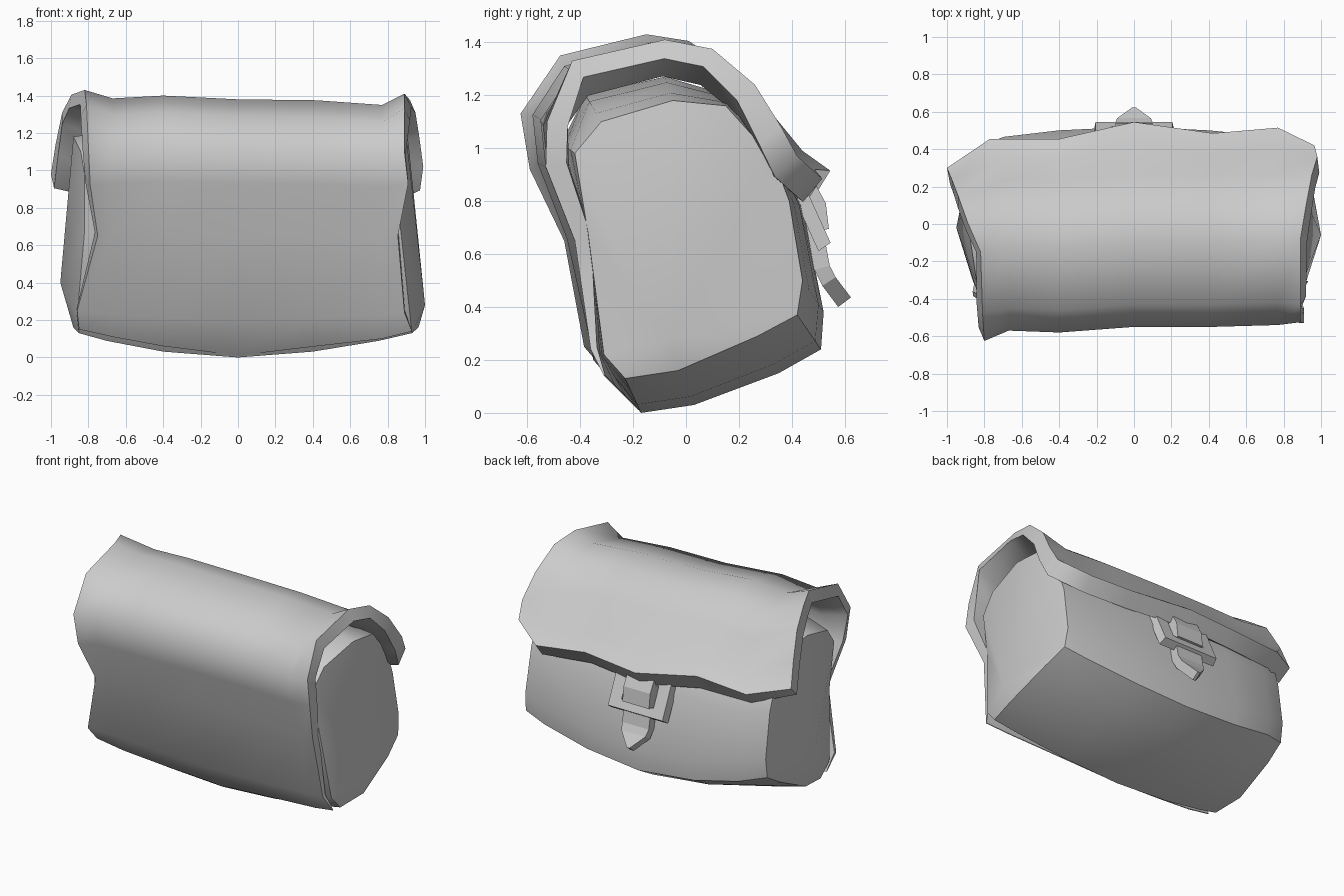
import bpy, bmesh, math
from mathutils import Vector

if "Cube" in bpy.data.objects:
    bpy.data.objects.remove(bpy.data.objects["Cube"])

grey = bpy.data.materials.new("plain grey")
grey.diffuse_color = (0.6, 0.6, 0.6, 1)
grey.use_nodes = True
grey.node_tree.nodes["Principled BSDF"].inputs["Base Color"].default_value = grey.diffuse_color


def make(name, verts, faces, recalc=True):
    bm = bmesh.new()
    vs = [bm.verts.new(v) for v in verts]
    for f in faces:
        bm.faces.new([vs[i] for i in f])
    if recalc:
        bmesh.ops.recalc_face_normals(bm, faces=bm.faces[:])
    me = bpy.data.meshes.new(name)
    bm.to_mesh(me)
    bm.free()
    me.materials.append(grey)
    ob = bpy.data.objects.new(name, me)
    bpy.context.collection.objects.link(ob)
    return ob


def smooth(ob, deg):
    bpy.ops.object.select_all(action='DESELECT')
    ob.select_set(True)
    bpy.context.view_layer.objects.active = ob
    bpy.ops.object.shade_smooth_by_angle(angle=math.radians(deg))


# Bag body: a middle cross-section (y, z) blended into smaller bulging ends
mid = [(-.17, 0), (.03, .03), (.35, .15), (.51, .24), (.52, .38), (.44, .78), (.35, .98),
       (.16, 1.2), (-.08, 1.27), (-.38, 1.2), (-.47, 1.02), (-.39, .65), (-.33, .2)]
end = [(-.23, .13), (-.03, .16), (.27, .29), (.42, .37), (.44, .5), (.39, .8), (.33, .96),
       (.15, 1.16), (-.05, 1.18), (-.32, 1.1), (-.42, .98), (-.37, .68), (-.31, .22)]
right_x = [.93, .965, .94, .91, .9, .89, .89, .91, .9, .87, .86, .87, .92]
left_x = [.85, .88, .88, .87, .87, .87, .87, .88, .88, .84, .82, .82, .86]
n = len(mid)
verts = []
for pos, t in ((-1, 1), (-.7, .68), (-.4, .24), (0, 0), (.4, .24), (.75, .68), (1, 1)):
    for j, ((y0, z0), (y1, z1)) in enumerate(zip(mid, end)):
        x = {-1: -left_x[j], 1: right_x[j]}.get(pos, pos)
        if pos == -1 and y1 > .2:
            y1 *= .88
        verts.append((x, y0 + (y1 - y0) * t, z0 + (z1 - z0) * t))
faces = [(r * n + j, r * n + (j + 1) % n, (r + 1) * n + (j + 1) % n, (r + 1) * n + j)
         for r in range(6) for j in range(n)]
# End panels fan out from a low bulge point
for base, centre in ((0, (-.95, -.02, .4)), (6 * n, (1.0, -.06, .28))):
    verts.append(centre)
    faces += [(base + j, base + (j + 1) % n, len(verts) - 1) for j in range(n)]
smooth(make("bag_body", verts, faces), 42)

# Outer cover: front panel running over the top and down as the rear flap
left_rim = [(-.85, -.30, .15), (-.86, -.385, .25), (-.75, -.46, .65), (-.79, -.59, .92),
            (-.80, -.625, 1.13), (-.81, -.475, 1.35), (-.82, -.15, 1.43), (-.89, .01, 1.405),
            (-.94, .15, 1.31), (-.975, .24, 1.14), (-1.0, .30, .98)]
right_rim = [(.93, -.31, .14), (.89, -.36, .24), (.855, -.42, .65), (.91, -.53, .93),
             (.89, -.525, 1.1), (.89, -.43, 1.33), (.89, -.08, 1.41), (.92, .1, 1.375),
             (.95, .26, 1.24), (.98, .36, 1.08), (.965, .42, .97)]
middle = [(-.18, .01), (-.35, .2), (-.42, .65), (-.53, .93), (-.55, 1.11), (-.43, 1.29),
          (-.1, 1.38), (.08, 1.34), (.26, 1.21), (.43, .99), (.535, .925)]
# x, lift of the lower front edge, y shift, z shift, rear edge y and z shift
stations = [(-.67, .1, -.02, .005, -.06, .01), (-.4, .05, -.03, .02, -.05, .02),
            (0, 0, 0, 0, .01, -.01), (.42, .05, 0, -.005, -.05, .0),
            (.77, .09, .01, -.03, -.03, -.01)]
rows = [left_rim]
for x, lift, dy, dz, ey, ez in stations:
    row = []
    for j, (y, z) in enumerate(middle):
        if j == 0:
            y, z = y - lift, z + lift
        elif j == 1:
            z += lift * .3
        else:
            y, z = y + dy, z + dz * min(1, j / 5)
        if j == 10:
            y, z = y + ey, z + ez
        elif j == 9:
            y += ey
        row.append((-.77 if j == 10 and x < -.5 else x, y, z))
    rows.append(row)
rows.append(right_rim)
m = len(middle)
verts = [v for row in rows for v in row]
faces = [(r * m + j, (r + 1) * m + j, (r + 1) * m + j + 1, r * m + j + 1)
         for r in range(len(rows) - 1) for j in range(m - 1)]
cover = make("cover_and_flap", verts, faces, recalc=False)
# Leather thins out towards the bottom front seam and is thickest at the flap lip
group = cover.vertex_groups.new(name="thickness")
for i in range(len(verts)):
    group.add([i], {0: .04, 1: .22, 2: .55, 8: .8, 9: .92, 10: 1}.get(i % m, .7), 'REPLACE')
solid = cover.modifiers.new("thickness", 'SOLIDIFY')
solid.thickness = .115
solid.offset = -1
solid.vertex_group = "thickness"
bpy.context.view_layer.objects.active = cover
cover.select_set(True)
bpy.ops.object.modifier_apply(modifier="thickness")
smooth(cover, 55)

# Buckle parts lie on a slanted plane: u along x, v down the slope, w outward
origin = Vector((0, .42, .86))
down = Vector((0, .1, -.22)).normalized()
out = Vector((0, .22, .1)).normalized()


def place(u, v, w):
    return origin + Vector((u, 0, 0)) + down * v + out * w


def rect(u, v0, v1, w):
    return [place(*p, w) for p in ((-u, v0), (u, v0), (u, v1), (-u, v1))]


# Buckle frame: rectangular ring
verts = rect(.215, -.02, .26, -.03) + rect(.12, .05, .19, -.03)
verts += rect(.205, -.01, .25, .025) + rect(.12, .05, .19, .025)
faces = []
for j in range(4):
    k = (j + 1) % 4
    faces += [(j, k, 4 + k, 4 + j), (8 + j, 8 + k, 12 + k, 12 + j),
              (j, k, 8 + k, 8 + j), (4 + j, 4 + k, 12 + k, 12 + j)]
make("buckle_frame", verts, faces)


def strap(name, path, thick):
    """Band through (half width, y, z) points, thickened along its bend."""
    verts, faces = [], []
    for i, (w, y, z) in enumerate(path):
        a, b = path[max(i - 1, 0)], path[min(i + 1, len(path) - 1)]
        d = Vector((0, b[1] - a[1], b[2] - a[2])).normalized()
        off = Vector((0, -d.z, d.y)) * thick
        p = Vector((0, y, z))
        verts += [p + Vector((s * w, 0, 0)) + off * o
                  for s, o in ((-1, 0), (1, 0), (1, 1), (-1, 1))]
        if i:
            q = 4 * (i - 1)
            faces += [(q + j, q + (j + 1) % 4, q + 4 + (j + 1) % 4, q + 4 + j)
                      for j in range(4)]
    e = 4 * (len(path) - 1)
    make(name, verts, faces + [(0, 1, 2, 3), (e, e + 1, e + 2, e + 3)])


# Pointed strap end hanging through the buckle, and the short loop over it
strap("strap_tongue", [(.1, .42, .88), (.1, .455, .7), (.1, .485, .54),
                       (.09, .515, .48), (.01, .575, .40)], .06)
strap("buckle_loop", [(.1, .44, .87), (.1, .49, .78), (.1, .50, .69)], .04)
